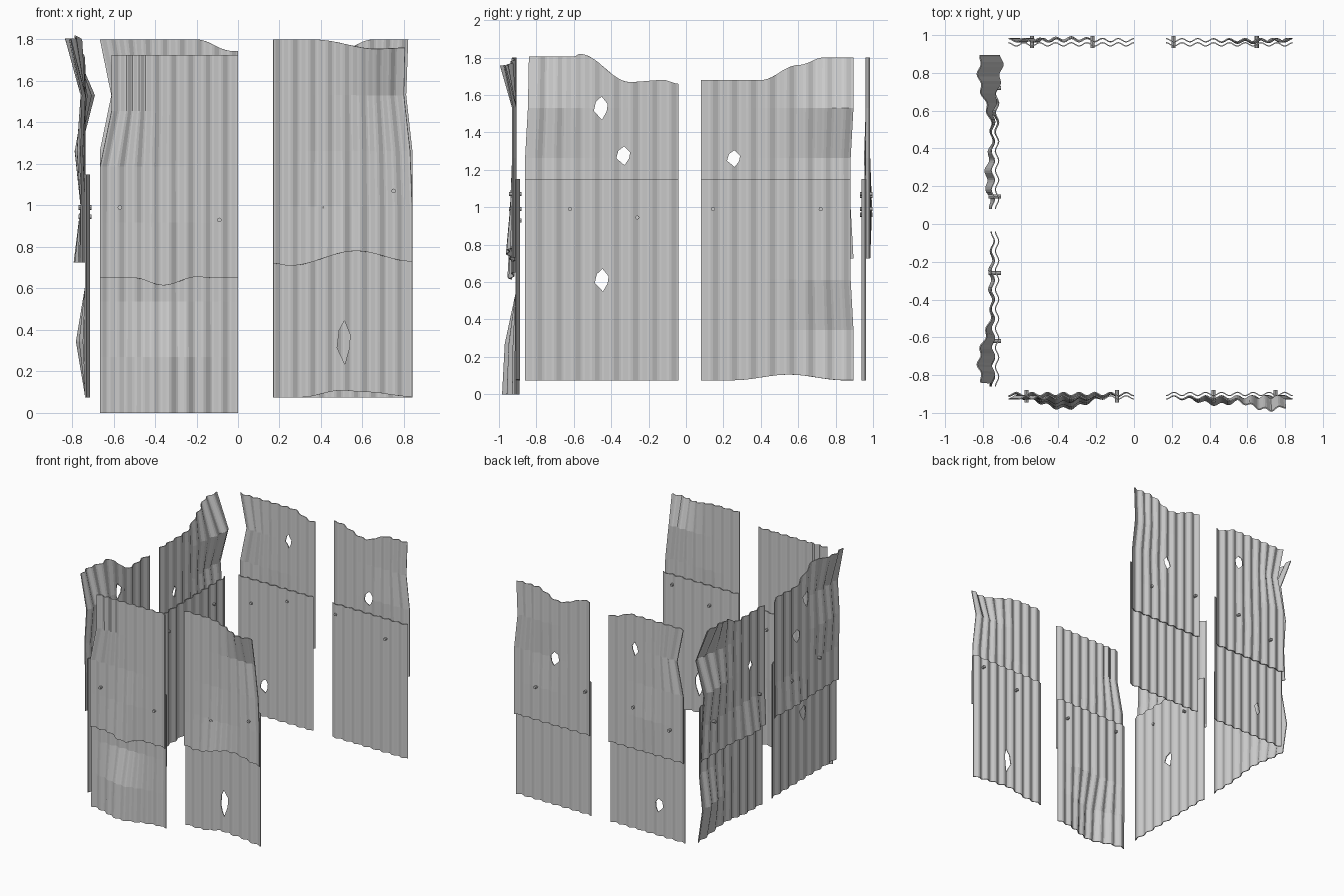
import bpy, bmesh, math, random
from mathutils import Vector

if "Cube" in bpy.data.objects:
    bpy.data.objects.remove(bpy.data.objects["Cube"])

random.seed(4)
WAVES, SEG, ROWS, AMP, THICK = 8, 8, 4, 0.009, 0.006

# wall side -> (base depth, gap between lower and upper sheet)
DEPTH = {'front': (0.900, 0.018), 'back': (0.951, 0.022), 'left': (0.725, 0.022)}


def place(side, u, d, z):
    """u runs along the wall, d is the outward distance."""
    base = DEPTH[side][0]
    if side == 'front':
        return Vector((u, -base - d, z))
    if side == 'back':
        return Vector((u, base + d, z))
    return Vector((-base - d, u, z))


def curve(points, u):
    """Eased interpolation through (u, z) points."""
    if u <= points[0][0]:
        return points[0][1]
    for (a, za), (b, zb) in zip(points, points[1:]):
        if u <= b:
            t = (u - a) / (b - a)
            return za + (zb - za) * (1 - math.cos(math.pi * t)) / 2
    return points[-1][1]


def cut(obj, side, holes):
    """Punch irregular six-sided rust holes (u, z, half width, half height)."""
    for u, z, w, h in holes:
        bm = bmesh.new()
        ring = [(0.1, 1), (0.95, 0.35), (0.8, -0.3), (0.15, -1), (-1, -0.25), (-0.7, 0.55)]
        vs = [bm.verts.new(place(side, u + w * a, -0.1, z + h * b)) for a, b in ring]
        f = bm.faces.new(vs)
        ext = bmesh.ops.extrude_face_region(bm, geom=[f])
        vec = place(side, 0, 0.25, 0) - place(side, 0, 0, 0)
        bmesh.ops.translate(bm, vec=vec, verts=[g for g in ext['geom'] if isinstance(g, bmesh.types.BMVert)])
        bmesh.ops.recalc_face_normals(bm, faces=bm.faces)
        me = bpy.data.meshes.new('hole_cutter')
        bm.to_mesh(me)
        bm.free()
        c = bpy.data.objects.new('hole_cutter', me)
        c.hide_render = True
        bpy.context.collection.objects.link(c)
        m = obj.modifiers.new('hole', 'BOOLEAN')
        m.operation, m.solver, m.object = 'DIFFERENCE', 'EXACT', c
        bpy.context.view_layer.objects.active = obj
        bpy.ops.object.modifier_apply(modifier=m.name)
        bpy.data.objects.remove(c)


def sheet(name, side, u0, u1, z0, z1, d0, dents=(), shifts=(), top=None, bottom=None, holes=()):
    """Corrugated sheet. dents: (u, row, sigma, depth); shifts: (edge u, row, amount)."""
    bm = bmesh.new()
    n = WAVES * SEG
    grid = []
    for r in range(ROWS + 1):
        line = []
        for i in range(n + 1):
            u = u0 + (u1 - u0) * i / n
            z = z0 + (z1 - z0) * r / ROWS
            if r == ROWS and top:
                z = curve(top, u)
            if r == 0 and bottom:
                z = curve(bottom, u)
            d = d0 + AMP * math.cos(2 * math.pi * i / SEG)
            d += sum(a * math.exp(-((u - c) / s) ** 2) for c, row, s, a in dents if row == r)
            du = sum(a * math.exp(-((u - e) / 0.17) ** 2) for e, row, a in shifts if row == r)
            line.append(bm.verts.new(place(side, u + du, d, z)))
        grid.append(line)
    for a, b in zip(grid, grid[1:]):
        for i in range(n):
            bm.faces.new((a[i], a[i + 1], b[i + 1], b[i]))
    me = bpy.data.meshes.new(name)
    bm.to_mesh(me)
    bm.free()
    ob = bpy.data.objects.new(name, me)
    bpy.context.collection.objects.link(ob)
    sol = ob.modifiers.new('thickness', 'SOLIDIFY')
    sol.thickness, sol.offset = THICK, 0
    bpy.context.view_layer.objects.active = ob
    bpy.ops.object.modifier_apply(modifier=sol.name)
    bm = bmesh.new()
    bm.from_mesh(me)
    bmesh.ops.recalc_face_normals(bm, faces=bm.faces)
    bm.to_mesh(me)
    bm.free()
    cut(ob, side, holes)


def bolt(name, side, u, z):
    a, b = place(side, u, -0.020, z), place(side, u, 0.045, z)
    bpy.ops.mesh.primitive_cylinder_add(vertices=8, radius=0.011, depth=(b - a).length, location=(a + b) / 2)
    ob = bpy.context.object
    ob.name = name
    ob.rotation_euler = (b - a).to_track_quat('Z', 'Y').to_euler()


def panel(name, side, u0, u1, base, bolts, lower={}, upper={}):
    sheet(name + '_lower_sheet', side, u0, u1, base, base + 1.075, 0, **lower)
    sheet(name + '_upper_sheet', side, u0, u1, base + 0.65, base + 1.725, DEPTH[side][1], **upper)
    for i, (u, z) in enumerate(bolts):
        bolt(f'{name}_bolt_{i + 1}', side, u, z)


# front wall, left and right
panel('front_left', 'front', -0.665, 0.0, 0.0, [(-0.57, 0.99), (-0.09, 0.93)],
      lower=dict(dents=[(-0.37, 0, 0.17, 0.075), (-0.37, 1, 0.17, 0.06)]),
      upper=dict(dents=[(-0.4, 0, 0.12, 0.025), (-0.35, 1, 0.12, 0.012)],
                 shifts=[(-0.665, 3, 0.055), (-0.665, 4, 0.055)],
                 bottom=[(-0.5, 0.65), (-0.36, 0.615), (-0.2, 0.655), (-0.1, 0.65)]))
panel('front_right', 'front', 0.17, 0.84, 0.075, [(0.42, 0.99), (0.75, 1.07)],
      lower=dict(bottom=[(0.3, 0.075), (0.5, 0.108), (0.62, 0.1), (0.84, 0.078)],
                 holes=[(0.51, 0.34, 0.032, 0.105)]),
      upper=dict(dents=[(0.45, 0, 0.13, 0.035), (0.45, 1, 0.1, 0.012), (0.74, 4, 0.17, 0.065)],
                 shifts=[(0.84, 2, -0.01), (0.84, 3, -0.04), (0.84, 4, -0.035)],
                 bottom=[(0.17, 0.72), (0.25, 0.71), (0.57, 0.78), (0.84, 0.73)],
                 top=[(0.36, 1.8), (0.68, 1.755), (0.84, 1.76)]))

# back wall, left and right
panel('back_left', 'back', -0.665, 0.0, 0.075, [(-0.54, 0.96), (-0.22, 1.06)],
      lower=dict(holes=[(-0.43, 0.32, 0.03, 0.055)]),
      upper=dict(dents=[(-0.35, 1, 0.12, 0.01)], shifts=[(-0.665, 3, 0.055)],
                 top=[(-0.2, 1.8), (-0.03, 1.745)], holes=[(-0.23, 1.53, 0.032, 0.055)]))
panel('back_right', 'back', 0.17, 0.84, 0.075, [(0.21, 1.07), (0.65, 0.99)],
      upper=dict(dents=[(0.6, 2, 0.12, -0.01)], shifts=[(0.84, 3, -0.03), (0.84, 4, -0.02)],
                 top=[(0.2, 1.8), (0.45, 1.73), (0.66, 1.8)], holes=[(0.485, 1.26, 0.035, 0.055)]))

# left wall, front and back
panel('left_front', 'left', -0.86, -0.04, 0.075, [(-0.62, 0.99), (-0.26, 0.945)],
      lower=dict(holes=[(-0.45, 0.61, 0.038, 0.06)]),
      upper=dict(dents=[(-0.75, 4, 0.2, 0.075), (-0.7, 2, 0.15, 0.02), (-0.3, 0, 0.15, 0.015)],
                 shifts=[(-0.86, 3, 0.015), (-0.86, 4, 0.02)],
                 top=[(-0.6, 1.805), (-0.57, 1.82), (-0.3, 1.67), (-0.12, 1.68), (-0.04, 1.66)],
                 holes=[(-0.455, 1.53, 0.038, 0.062), (-0.335, 1.275, 0.038, 0.05)]))
panel('left_back', 'left', 0.08, 0.895, 0.075, [(0.145, 0.99), (0.72, 0.99)],
      lower=dict(dents=[(0.82, 1, 0.2, 0.045)], shifts=[(0.895, 2, -0.015), (0.895, 3, -0.015), (0.895, 4, -0.015)],
                 bottom=[(0.25, 0.075), (0.55, 0.105), (0.85, 0.075)]),
      upper=dict(dents=[(0.25, 0, 0.15, 0.035), (0.75, 2, 0.2, 0.03), (0.85, 3, 0.17, -0.045), (0.8, 4, 0.2, 0.075)],
                 shifts=[(0.895, 1, -0.015), (0.895, 2, -0.015)],
                 top=[(0.4, 1.68), (0.6, 1.76), (0.74, 1.8)], holes=[(0.255, 1.26, 0.036, 0.045)]))
